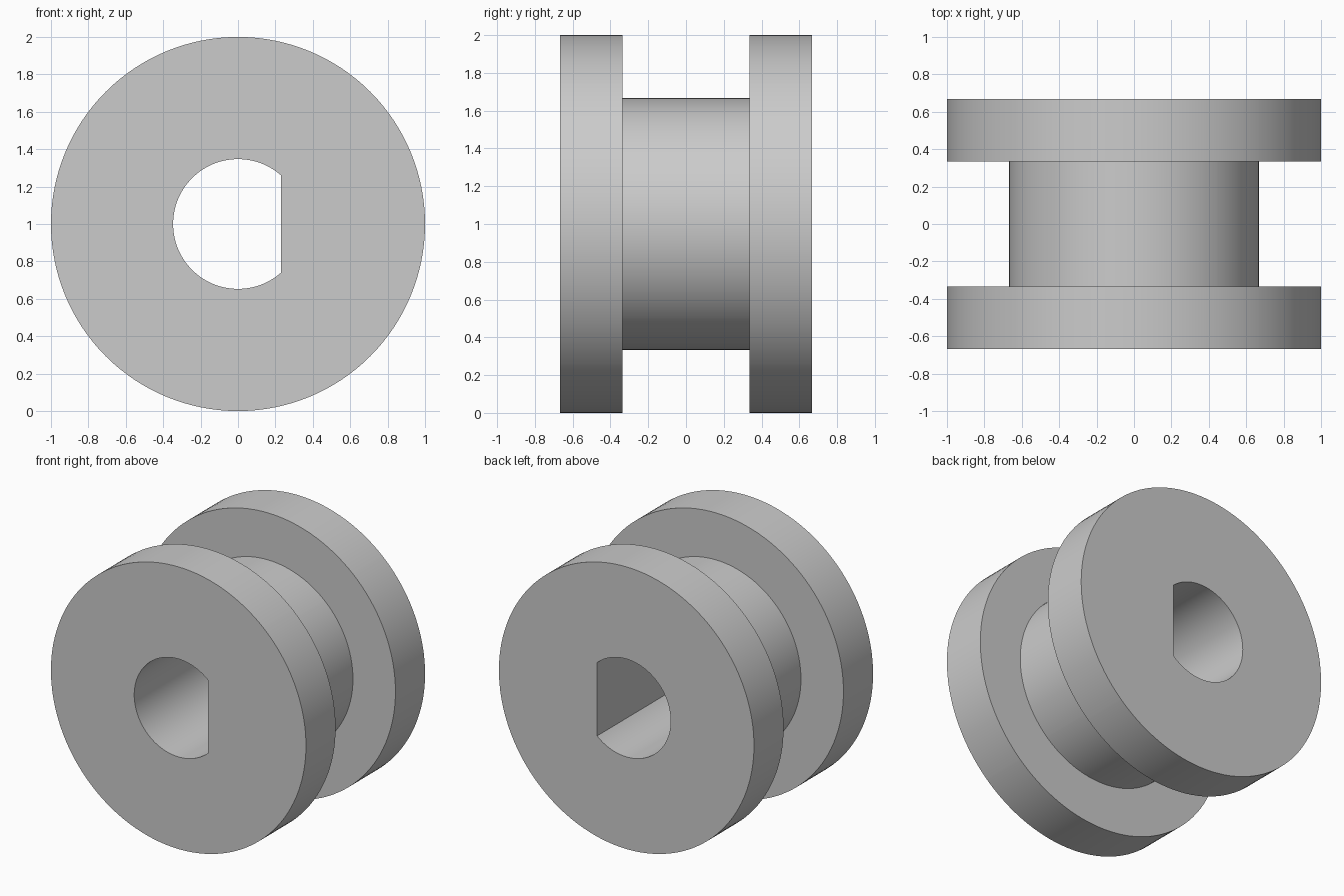
import bpy, bmesh
from math import acos, cos, sin, pi, radians

if "Cube" in bpy.data.objects:
    bpy.data.objects.remove(bpy.data.objects["Cube"], do_unlink=True)

SEGMENTS = 128
FLANGE_R, HUB_R, BORE_R, FLAT_X = 1.0, 0.667, 0.347, 0.23
END_Y, GROOVE_Y = 0.667, 0.335

grey = bpy.data.materials.new("plain_grey")
grey.use_nodes = True
colour = (0.6, 0.6, 0.6, 1)
grey.diffuse_color = colour
grey.node_tree.nodes["Principled BSDF"].inputs["Base Color"].default_value = colour

# Even angles plus the two corners of the flat in the bore
corner = acos(FLAT_X / BORE_R)
angles = sorted([-pi + 2 * pi * i / SEGMENTS for i in range(SEGMENTS)] + [-corner, corner])

bm = bmesh.new()


def ring(radius, y):
    """Circle around the axle; no radius means the D-shaped bore outline."""
    verts = []
    for a in angles:
        r = radius or (min(BORE_R, FLAT_X / cos(a)) if cos(a) > 0 else BORE_R)
        verts.append(bm.verts.new((r * cos(a), y, 1 + r * sin(a))))
    return verts


# Closed cross-section: front flange, hub, back flange, then back through the bore
section = [(None, -END_Y), (FLANGE_R, -END_Y), (FLANGE_R, -GROOVE_Y), (HUB_R, -GROOVE_Y),
           (HUB_R, GROOVE_Y), (FLANGE_R, GROOVE_Y), (FLANGE_R, END_Y), (None, END_Y)]
rings = [ring(r, y) for r, y in section]
for k, here in enumerate(rings):
    there = rings[(k + 1) % len(rings)]
    for i in range(len(angles)):
        j = (i + 1) % len(angles)
        bm.faces.new((here[i], here[j], there[j], there[i]))
bmesh.ops.recalc_face_normals(bm, faces=bm.faces)

mesh = bpy.data.meshes.new("flanged_spool")
bm.to_mesh(mesh)
bm.free()
mesh.materials.append(grey)
spool = bpy.data.objects.new("flanged_spool", mesh)
bpy.context.collection.objects.link(spool)

# Smooth round walls with crisp rims
bpy.context.view_layer.objects.active = spool
spool.select_set(True)
bpy.ops.object.shade_smooth_by_angle(angle=radians(30))
